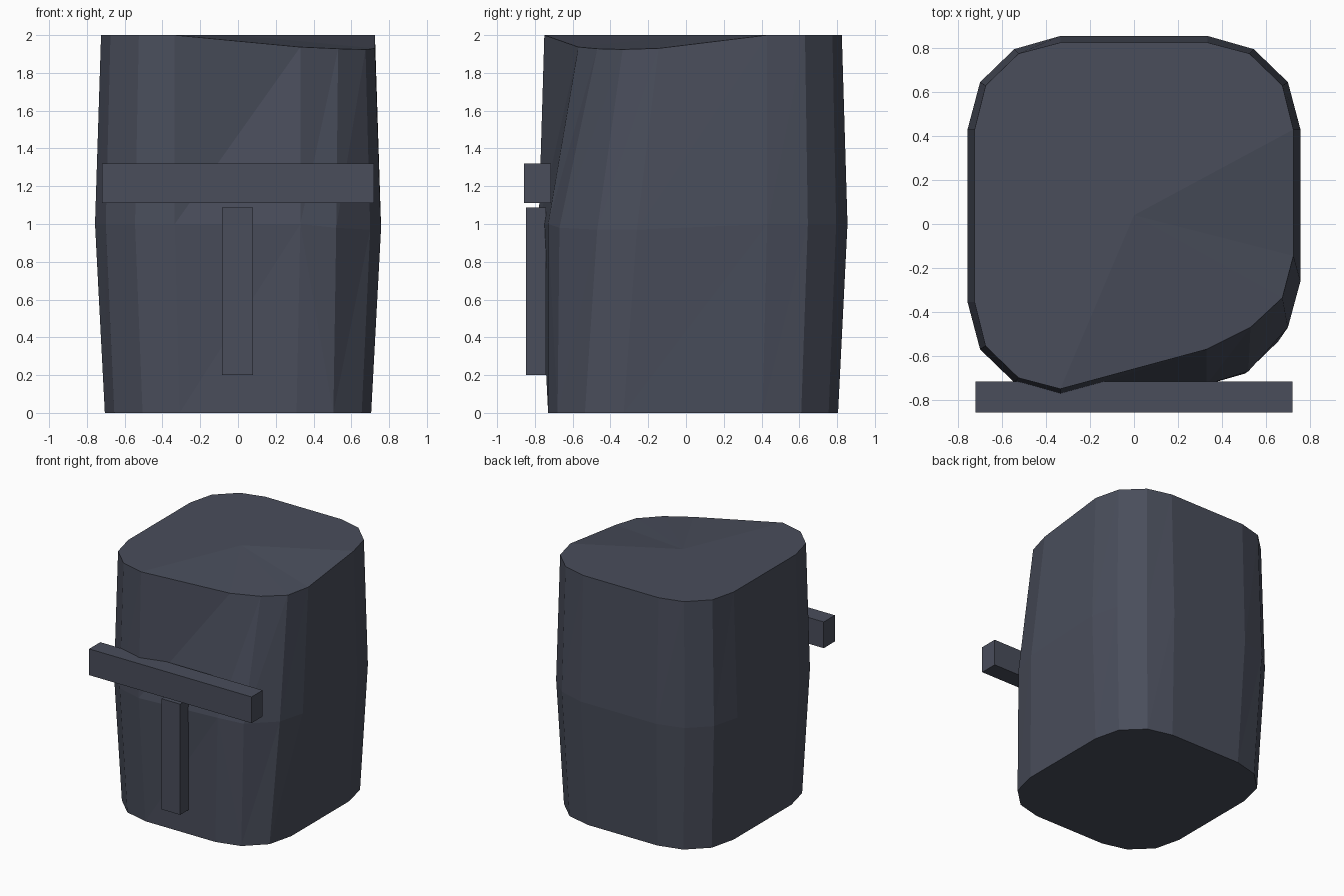
import bpy, bmesh

cube = bpy.data.objects.get("Cube")
if cube:
    bpy.data.objects.remove(cube, do_unlink=True)

# One slate colour for everything
slate = bpy.data.materials.new("dark_slate")
slate.use_nodes = True
colour = (0.067, 0.075, 0.105, 1)
slate.diffuse_color = colour
slate.node_tree.nodes["Principled BSDF"].inputs["Base Color"].default_value = colour


def finish(bm, name):
    bmesh.ops.recalc_face_normals(bm, faces=bm.faces)
    mesh = bpy.data.meshes.new(name)
    bm.to_mesh(mesh)
    bm.free()
    mesh.materials.append(slate)
    obj = bpy.data.objects.new(name, mesh)
    bpy.context.collection.objects.link(obj)


def box(name, low, high):
    bm = bmesh.new()
    bmesh.ops.create_cube(bm, size=1)
    for v in bm.verts:
        for a in range(3):
            v.co[a] = high[a] if v.co[a] > 0 else low[a]
    finish(bm, name)


def rounded_ring(xs, depths, front, back, z, dented=None):
    """Rounded rectangle, counter-clockwise from the front left corner's inner point."""
    front_left = [(-x, front + d, z) for x, d in zip(xs, depths)]
    front_right = dented or [(x, front + d, z) for x, d in zip(xs, depths)]
    back_right = [(x, back - d, z) for x, d in zip(xs, depths)][::-1]
    back_left = [(-x, back - d, z) for x, d in zip(xs, depths)]
    return front_left[:1] + front_right + back_right + back_left + front_left[:0:-1]


# Dented front corner, at the middle and the top
mid_dent = [(0.33, -0.73, 1.0), (0.52, -0.67, 0.98), (0.70, -0.47, 0.97), (0.757, -0.26, 0.97)]
top_dent = [(0.33, -0.57, 1.937), (0.53, -0.47, 1.928), (0.675, -0.335, 1.924), (0.725, -0.145, 1.93)]

# Body: three rings, bulging at the middle
rings = [
    rounded_ring((0.31, 0.505, 0.655, 0.705), (0, 0.05, 0.195, 0.40), -0.73, 0.805, 0),
    rounded_ring((0.335, 0.545, 0.70, 0.757), (0, 0.06, 0.21, 0.425), -0.78, 0.855, 1.0, mid_dent),
    rounded_ring((0.335, 0.525, 0.675, 0.725), (0, 0.05, 0.195, 0.395), -0.75, 0.825, 2, top_dent),
]
bm = bmesh.new()
loops = [[bm.verts.new(p) for p in ring] for ring in rings]
count = len(loops[0])
for level, (low, high) in enumerate(zip(loops, loops[1:])):
    for i in range(count):
        j = (i + 1) % count
        if level == 0 and i == 1:
            tris = [(low[i], low[j], high[i]), (low[j], high[j], high[i])]
        else:
            tris = [(low[i], low[j], high[j]), (low[i], high[j], high[i])]
        for tri in tris:
            bm.faces.new(tri)

# Bottom cap, and a top cap fanned around its centre
bm.faces.new(loops[0][::-1])
centre = bm.verts.new((0, 0.04, 2))
for i in range(count):
    bm.faces.new((loops[2][i], loops[2][(i + 1) % count], centre))
finish(bm, "body")

# Front bars
box("cross_bar", (-0.72, -0.857, 1.11), (0.72, -0.716, 1.32))
box("upright_bar", (-0.084, -0.847, 0.2), (0.08, -0.742, 1.087))
